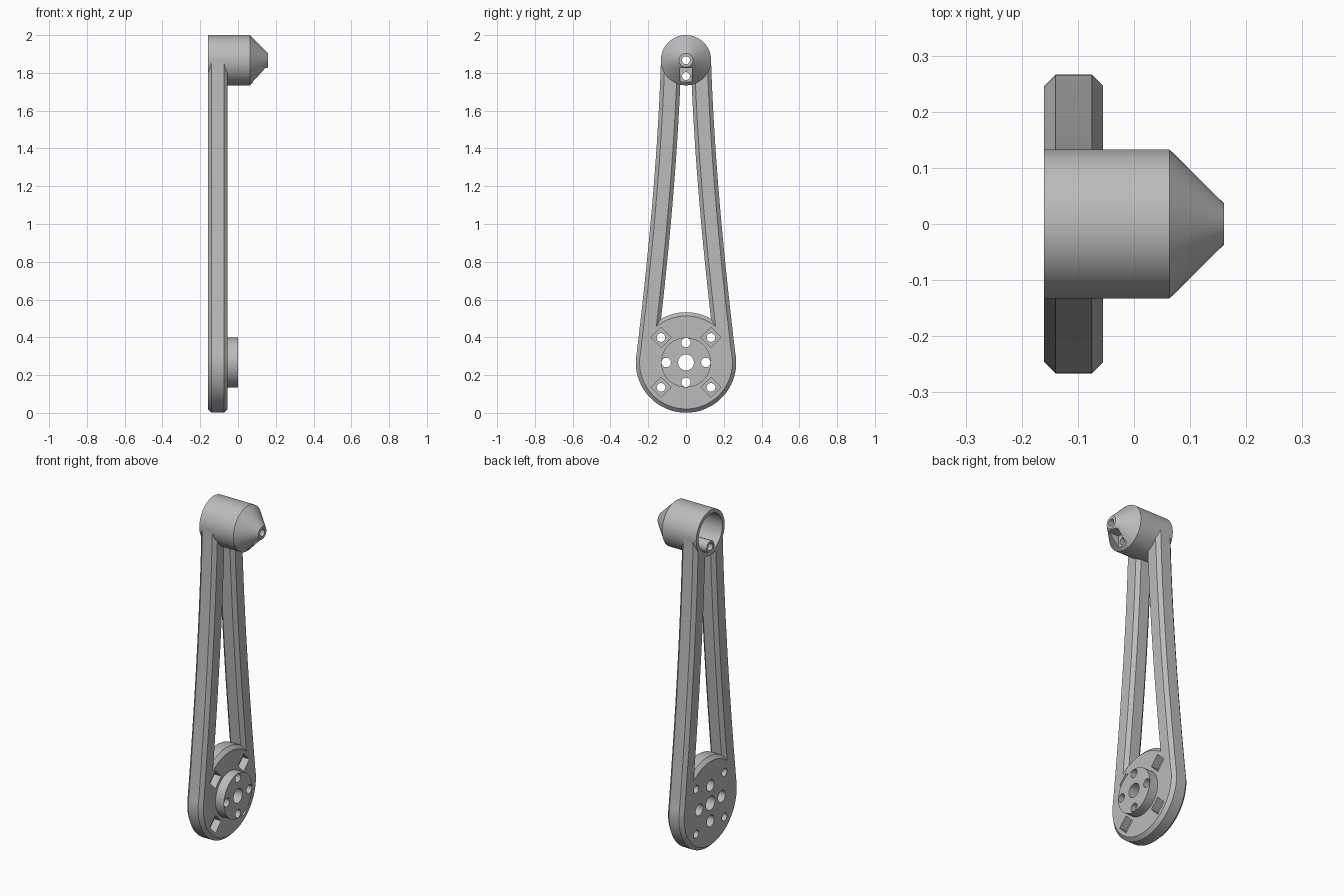
import bpy, bmesh, math
from mathutils import Vector

if "Cube" in bpy.data.objects:
    bpy.data.objects.remove(bpy.data.objects["Cube"])

grey = bpy.data.materials.new("plain_grey")
grey.use_nodes = True
grey.diffuse_color = (0.5, 0.5, 0.5, 1)
grey.node_tree.nodes["Principled BSDF"].inputs["Base Color"].default_value = (0.5, 0.5, 0.5, 1)

BACK, FACE = -0.16, -0.055      # plate sides along x
BEVEL = 0.02
DISC_Z, DISC_R = 0.267, 0.266
HEAD_Z, HEAD_R = 1.867, 0.133


def finish(name, bm):
    bmesh.ops.recalc_face_normals(bm, faces=bm.faces)
    mesh = bpy.data.meshes.new(name)
    bm.to_mesh(mesh)
    bm.free()
    mesh.materials.append(grey)
    obj = bpy.data.objects.new(name, mesh)
    bpy.context.collection.objects.link(obj)
    return obj


def loft(name, rings):
    """Skin a list of closed rings and cap both ends."""
    bm = bmesh.new()
    rows = [[bm.verts.new(p) for p in ring] for ring in rings]
    n = len(rows[0])
    for a, b in zip(rows, rows[1:]):
        for i in range(n):
            j = (i + 1) % n
            bm.faces.new((a[i], a[j], b[j], b[i]))
    bm.faces.new(rows[0])
    bm.faces.new(rows[-1])
    return finish(name, bm)


def lathe(name, profile, y, z, sides=32):
    """Turn (x, radius) points about an axis parallel to x."""
    angles = [math.tau * i / sides for i in range(sides)]
    return loft(name, [[(x, y + r * math.cos(a), z + r * math.sin(a)) for a in angles]
                       for x, r in profile])


def rod(name, x0, x1, r, y, z, sides=32):
    return lathe(name, [(x0, r), (x1, r)], y, z, sides)


def box(name, lo, hi):
    (x0, y0, z0), (x1, y1, z1) = lo, hi
    return loft(name, [[(x, y0, z0), (x, y1, z0), (x, y1, z1), (x, y0, z1)] for x in (x0, x1)])


def combine(target, tool, operation):
    mod = target.modifiers.new(operation.lower(), "BOOLEAN")
    mod.operation, mod.solver, mod.object = operation, "EXACT", tool
    bpy.context.view_layer.objects.active = target
    bpy.ops.object.modifier_apply(modifier=mod.name)
    bpy.data.objects.remove(tool)


def arm(name, side):
    """Chamfered bar swept along a gentle curve from disc to head."""
    p0, p1, p2 = Vector((0.21, 0.293)), Vector((0.1, 1.2)), Vector((0.079, 1.87))
    w, mid, d = 0.0535, (BACK + FACE) / 2, (FACE - BACK) / 2
    section = [(d - BEVEL, w), (d, w - BEVEL), (d, BEVEL - w), (d - BEVEL, -w)]
    section += [(-x, -s) for x, s in section]
    rings = []
    for i in range(25):
        t = i / 24
        p = (1 - t) ** 2 * p0 + 2 * t * (1 - t) * p1 + t * t * p2
        tangent = ((1 - t) * (p1 - p0) + t * (p2 - p1)).normalized()
        normal = Vector((tangent.y, -tangent.x))
        rings.append([(mid + x, side * (p + s * normal).x, (p + s * normal).y)
                      for x, s in section])
    return loft(name, rings)


# Chamfered base disc, two arms, pointed head and raised hub
lever = lathe("lever_arm", [(BACK, DISC_R - BEVEL), (BACK + BEVEL, DISC_R),
                            (FACE - BEVEL, DISC_R), (FACE, DISC_R - BEVEL)], 0, DISC_Z, 96)
for side in (-1, 1):
    combine(lever, arm("arm", side), "UNION")
combine(lever, lathe("head", [(BACK, HEAD_R), (0.063, HEAD_R), (0.16, 0.037)],
                     0, HEAD_Z, 64), "UNION")
combine(lever, rod("hub", -0.08, 0, 0.132, 0, DISC_Z, 64), "UNION")

# Hollow socket in the head, with a screw boss on its floor
SCREW_Z = 1.783
combine(lever, rod("socket", -0.3, 0.05, 0.111, 0, HEAD_Z, 64), "DIFFERENCE")
combine(lever, rod("boss", BACK, 0.06, 0.036, 0, SCREW_Z), "UNION")

# Nut notch in the cone, tip hole and screw hole
combine(lever, box("notch", (0.08, -0.033, 1.7), (0.3, 0.033, 1.825)), "DIFFERENCE")
for z in (HEAD_Z, SCREW_Z):
    combine(lever, rod("hole", -0.3, 0.3, 0.021, 0, z), "DIFFERENCE")

# Axle hole, ring of counterbored holes, outer holes with square pockets
combine(lever, rod("axle", -0.3, 0.3, 0.042, 0, DISC_Z), "DIFFERENCE")
for i in range(4):
    a = i * math.pi / 2
    y, z = 0.105 * math.cos(a), DISC_Z + 0.105 * math.sin(a)
    combine(lever, rod("ring_hole", -0.3, 0.3, 0.025, y, z), "DIFFERENCE")
    combine(lever, rod("counterbore", -0.3, -0.09, 0.034, y, z), "DIFFERENCE")
    a += math.pi / 4
    y, z = 0.187 * math.cos(a), DISC_Z + 0.187 * math.sin(a)
    combine(lever, rod("outer_hole", -0.3, 0.3, 0.023, y, z), "DIFFERENCE")
    combine(lever, rod("pocket", -0.1, 0.3, 0.053, y, z, 4), "DIFFERENCE")

bpy.ops.object.select_all(action="DESELECT")
lever.select_set(True)
bpy.context.view_layer.objects.active = lever
bpy.ops.object.shade_smooth_by_angle(angle=math.radians(25))
